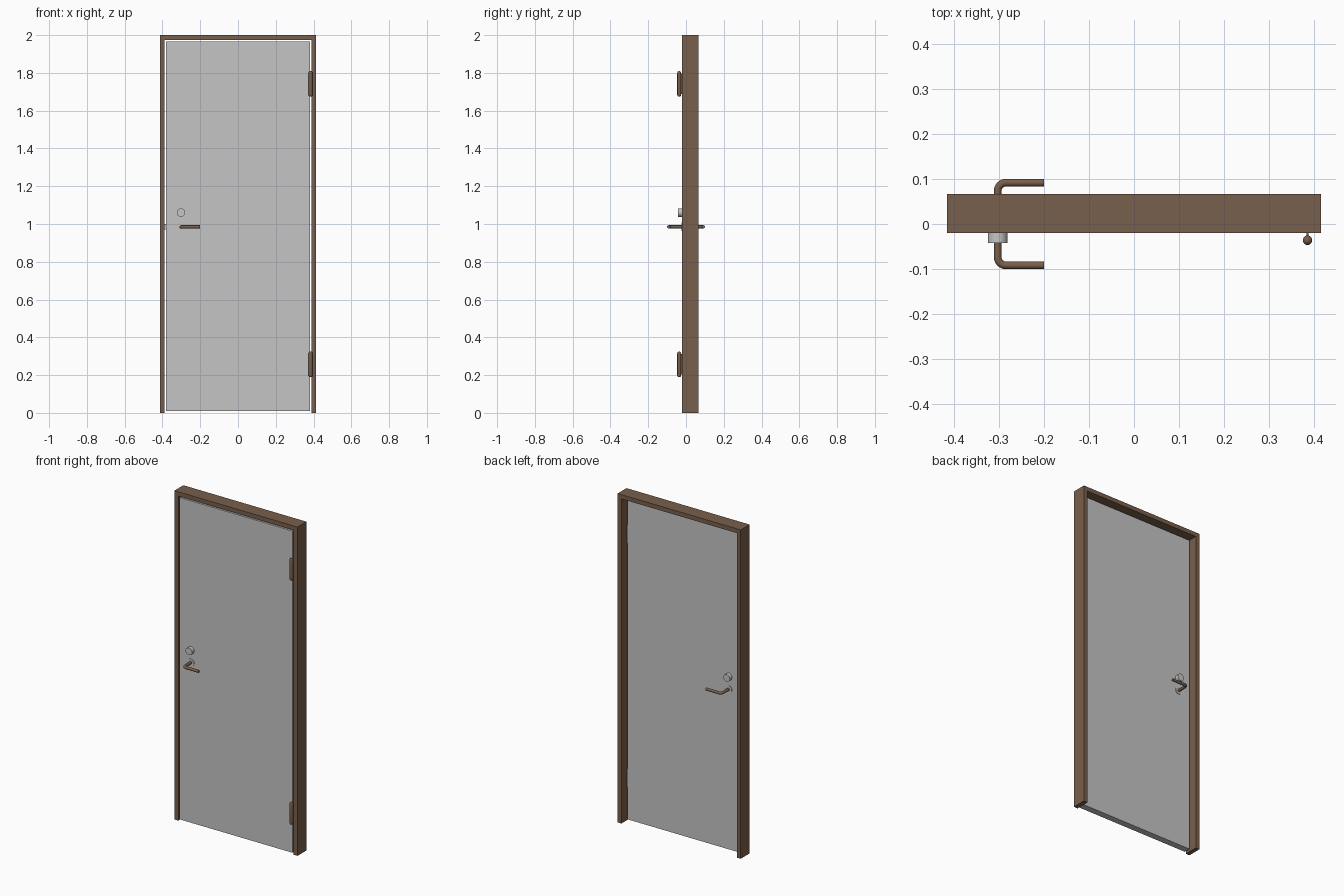
import bpy, bmesh, math
from mathutils import Vector

cube = bpy.data.objects.get("Cube")
if cube:
    bpy.data.objects.remove(cube, do_unlink=True)


def material(name, rgb):
    m = bpy.data.materials.new(name)
    m.use_nodes = True
    m.diffuse_color = (*rgb, 1)
    m.node_tree.nodes["Principled BSDF"].inputs["Base Color"].default_value = (*rgb, 1)
    return m


BROWN = material("brown", (0.19, 0.115, 0.072))
GREY = material("light_grey", (0.56, 0.56, 0.56))


def finish(name, bm, mat, smooth=False):
    bmesh.ops.recalc_face_normals(bm, faces=bm.faces)
    mesh = bpy.data.meshes.new(name)
    bm.to_mesh(mesh)
    bm.free()
    ob = bpy.data.objects.new(name, mesh)
    bpy.context.collection.objects.link(ob)
    mesh.materials.append(mat)
    if smooth:
        bpy.ops.object.select_all(action='DESELECT')
        ob.select_set(True)
        bpy.context.view_layer.objects.active = ob
        bpy.ops.object.shade_smooth_by_angle(angle=math.radians(35))
    return ob


def box(name, lo, hi, mat):
    bm = bmesh.new()
    bmesh.ops.create_cube(bm, size=1)
    for v in bm.verts:
        v.co = Vector([(a + b) / 2 + c * (b - a) for a, b, c in zip(lo, hi, v.co)])
    return finish(name, bm, mat)


def disc(name, x, z, radius, y0, y1, mat):
    """Round fitting with its axis along y."""
    bm = bmesh.new()
    ring = [bm.verts.new((x + radius * math.cos(math.tau * i / 32), y0,
                          z + radius * math.sin(math.tau * i / 32))) for i in range(32)]
    face = bm.faces.new(ring)
    top = bmesh.ops.extrude_face_region(bm, geom=[face])["geom"]
    bmesh.ops.translate(bm, vec=(0, y1 - y0, 0),
                        verts=[g for g in top if isinstance(g, bmesh.types.BMVert)])
    return finish(name, bm, mat, True)


def lathe(name, profile, centre, mat):
    """Solid of revolution around a vertical axis."""
    bm = bmesh.new()
    verts = [bm.verts.new((r, 0, z)) for r, z in profile]
    edges = [bm.edges.new(p) for p in zip(verts, verts[1:])]
    bmesh.ops.spin(bm, geom=verts + edges, cent=(0, 0, 0), axis=(0, 0, 1),
                   angle=math.tau, steps=20)
    bmesh.ops.remove_doubles(bm, verts=bm.verts, dist=0.0001)
    bmesh.ops.translate(bm, vec=centre, verts=bm.verts)
    return finish(name, bm, mat, True)


def lever(name, side):
    """Bent round bar: spindle out of the door, then a grip towards the hinges."""
    z, r, bend, sides = 0.985, 0.0085, 0.018, 16
    x0, y1 = -0.302, 0.0915
    path = [(x0, 0.0, 0.0)]
    for i in range(9):
        a = math.pi / 2 * i / 8
        path.append((x0 + bend * (1 - math.cos(a)), y1 - bend * (1 - math.sin(a)), a))
    path.append((-0.20, y1, math.pi / 2))
    bm = bmesh.new()
    rings = []
    for x, y, a in path:
        rings.append([bm.verts.new((x + r * math.cos(t) * math.cos(a),
                                    side * (y - r * math.cos(t) * math.sin(a)),
                                    z + r * math.sin(t)))
                      for t in (math.tau * k / sides for k in range(sides))])
    for a, b in zip(rings, rings[1:]):
        for k in range(sides):
            n = (k + 1) % sides
            bm.faces.new((a[k], a[n], b[n], b[k]))
    bm.faces.new(rings[0])
    bm.faces.new(rings[-1])
    return finish(name, bm, BROWN, True)


# Frame: one inverted U extruded through the wall depth
W, IN, TOP, F, B = 0.414, 0.388, 1.974, -0.02, 0.066
bm = bmesh.new()
outline = [(-W, 0), (-IN, 0), (-IN, TOP), (IN, TOP), (IN, 0), (W, 0), (W, 2), (-W, 2)]
face = bm.faces.new([bm.verts.new((x, F, z)) for x, z in outline])
back = bmesh.ops.extrude_face_region(bm, geom=[face])["geom"]
bmesh.ops.translate(bm, vec=(0, B - F, 0),
                    verts=[g for g in back if isinstance(g, bmesh.types.BMVert)])
finish("door_frame", bm, BROWN)

# Door leaf and latch bolt
box("door_leaf", (-0.381, -0.02, 0.01), (0.381, 0.02, 1.967), GREY)
box("latch_bolt", (-0.392, -0.008, 0.97), (-0.37, 0.008, 1.0), GREY)

# Lock cylinder, rose and lever on both faces
for label, side in (("front", -1), ("back", 1)):
    disc(label + "_lock_cylinder", -0.302, 1.06, 0.022, side * 0.015, side * 0.042, GREY)
    disc(label + "_handle_rose", -0.302, 0.985, 0.022, side * 0.015, side * 0.023, GREY)
    lever(label + "_handle", side)

# Hinges: round-ended knuckle with a thin leaf
for label, z in (("lower", 0.257), ("upper", 1.742)):
    h, r = 0.068, 0.0105
    arc = [(r * math.cos(a), h - r + r * math.sin(a))
           for a in (math.pi / 2 * i / 5 for i in range(6))]
    profile = [(p, -q) for p, q in reversed(arc)] + arc
    lathe(label + "_hinge_knuckle", profile, (0.3845, -0.036, z), BROWN)
    box(label + "_hinge_leaf", (0.3825, -0.034, z - 0.055), (0.3865, 0.015, z + 0.055), BROWN)
